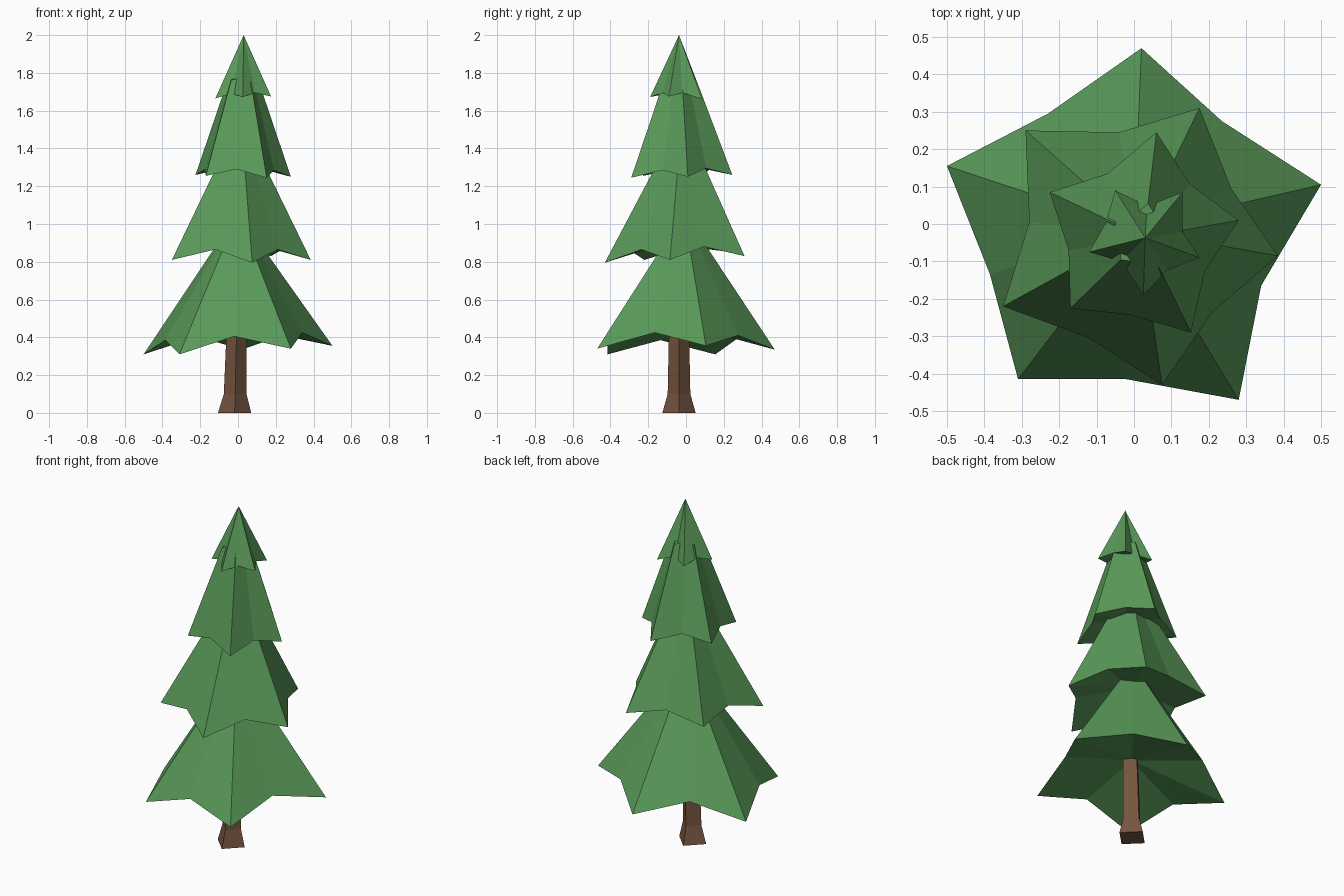
import bpy, bmesh
from mathutils import Vector

if "Cube" in bpy.data.objects:
    bpy.data.objects.remove(bpy.data.objects["Cube"])


def material(name, rgb):
    m = bpy.data.materials.new(name)
    m.diffuse_color = (*rgb, 1)
    m.use_nodes = True
    m.node_tree.nodes["Principled BSDF"].inputs["Base Color"].default_value = m.diffuse_color
    return m


green = material("needle green", (0.10, 0.32, 0.10))
brown = material("bark brown", (0.18, 0.09, 0.05))


def finish(name, bm, mat):
    bmesh.ops.recalc_face_normals(bm, faces=bm.faces)
    me = bpy.data.meshes.new(name)
    bm.to_mesh(me)
    bm.free()
    me.materials.append(mat)
    bpy.context.collection.objects.link(bpy.data.objects.new(name, me))


def bough_tier(name, rim, apex, hollow, cut=0.0):
    """Star-shaped skirt: rim alternates tip and notch, rising to an apex
    (flattened by cut) with a shallow hollow underneath."""
    bm = bmesh.new()
    rim = [Vector(p) for p in rim]
    top = Vector(apex)
    low = [bm.verts.new(p) for p in rim]
    high = [bm.verts.new(top.lerp(p, cut)) for p in rim] if cut else None
    peak = None if cut else bm.verts.new(top)
    centre = sum(rim, Vector()) / len(rim)
    under = bm.verts.new((centre.x, centre.y, hollow))
    n = len(rim)
    for i in range(n):
        j = (i + 1) % n
        if cut:
            bm.faces.new((low[i], low[j], high[j], high[i]))
        else:
            bm.faces.new((low[i], low[j], peak))
        bm.faces.new((low[j], low[i], under))
    if cut:
        bm.faces.new(high)
    finish(name, bm, green)


# Boughs, bottom to top
bough_tier("bottom_boughs", [
    (0.02, 0.47, 0.335), (-0.23, 0.295, 0.41), (-0.50, 0.155, 0.31),
    (-0.385, -0.135, 0.385), (-0.31, -0.415, 0.31), (-0.02, -0.415, 0.405),
    (0.28, -0.47, 0.34), (0.34, -0.165, 0.425), (0.50, 0.105, 0.355),
    (0.235, 0.275, 0.41)], (0.0, -0.01, 1.06), 0.47)
bough_tier("lower_middle_boughs", [
    (0.175, 0.31, 0.83), (-0.04, 0.245, 0.88), (-0.29, 0.25, 0.85),
    (-0.28, 0.005, 0.88), (-0.35, -0.22, 0.81), (-0.12, -0.305, 0.865),
    (0.075, -0.43, 0.795), (0.21, -0.235, 0.865), (0.385, -0.085, 0.81),
    (0.26, 0.095, 0.88)], (0.015, -0.02, 1.57), 0.92)
bough_tier("upper_middle_boughs", [
    (0.06, 0.245, 1.26), (-0.07, 0.135, 1.295), (-0.225, 0.085, 1.26),
    (-0.175, -0.07, 1.29), (-0.17, -0.225, 1.255), (-0.01, -0.243, 1.29),
    (0.152, -0.29, 1.245), (0.19, -0.123, 1.285), (0.28, 0.01, 1.25),
    (0.15, 0.107, 1.295)], (0.027, -0.035, 2.0), 1.32, cut=0.32)
bough_tier("top_boughs", [
    (0.13, 0.085, 1.66), (0.035, 0.048, 1.69), (-0.05, 0.09, 1.67),
    (-0.075, 0.005, 1.695), (-0.12, -0.075, 1.665), (-0.035, -0.10, 1.69),
    (0.025, -0.19, 1.672), (0.09, -0.123, 1.695), (0.175, -0.09, 1.675),
    (0.13, -0.02, 1.695)], (0.03, -0.037, 2.0), 1.71)

# Four-sided trunk with a flared foot: x, y, z, corner radius
bm = bmesh.new()
rings = []
for x, y, z, r in [(-0.018, -0.037, 0, 0.088), (-0.015, -0.037, 0.10, 0.060),
                   (-0.006, -0.037, 0.50, 0.052)]:
    rings.append([bm.verts.new((x + r * a, y + r * b, z))
                  for a, b in ((0, -1), (1, 0), (0, 1), (-1, 0))])
for lo, hi in zip(rings, rings[1:]):
    for i in range(4):
        j = (i + 1) % 4
        bm.faces.new((lo[i], lo[j], hi[j], hi[i]))
bm.faces.new(rings[0][::-1])
bm.faces.new(rings[-1])
finish("trunk", bm, brown)
